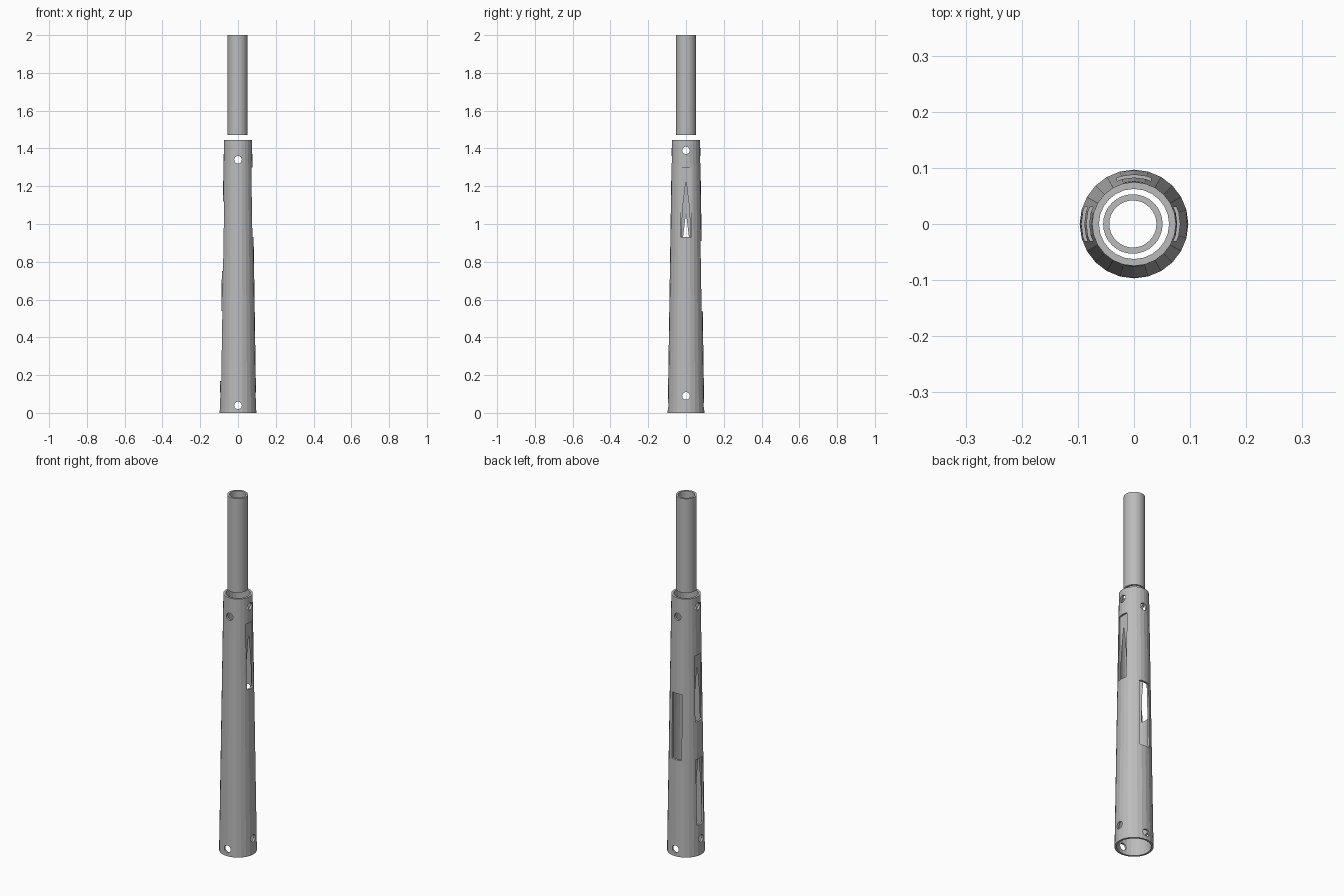
import bpy, bmesh, math
from mathutils import Matrix, Vector

if "Cube" in bpy.data.objects:
    bpy.data.objects.remove(bpy.data.objects["Cube"], do_unlink=True)

grey = bpy.data.materials.new("plain_grey")
grey.use_nodes = True
colour = (0.5, 0.5, 0.5, 1)
grey.diffuse_color = colour
grey.node_tree.nodes["Principled BSDF"].inputs["Base Color"].default_value = colour


def add_object(name, bm):
    bmesh.ops.recalc_face_normals(bm, faces=bm.faces)
    mesh = bpy.data.meshes.new(name)
    bm.to_mesh(mesh)
    bm.free()
    mesh.materials.append(grey)
    obj = bpy.data.objects.new(name, mesh)
    bpy.context.collection.objects.link(obj)
    return obj


def hollow_tube(name, profile, sides, x=0.0):
    """Sweep a closed (radius, height) profile around the vertical axis."""
    bm = bmesh.new()
    rings = []
    for i in range(sides):
        a = math.tau * i / sides
        rings.append([bm.verts.new((x + r * math.cos(a), r * math.sin(a), z))
                      for r, z in profile])
    n = len(profile)
    for i, ring in enumerate(rings):
        nxt = rings[(i + 1) % sides]
        for j in range(n):
            k = (j + 1) % n
            bm.faces.new((ring[j], nxt[j], nxt[k], ring[k]))
    return add_object(name, bm)


# Tapered lower body with a tapered bore
TOP = 1.445
body = hollow_tube("tapered_body", [(0.0968, 0), (0.0748, TOP), (0.0625, TOP), (0.086, 0)], 24)

# Cutter: cross-drilled pin holes at both ends
cut = bmesh.new()
for z, axis in ((1.34, 'X'), (0.04, 'X'), (1.39, 'Y'), (0.09, 'Y')):
    turn = Matrix.Rotation(math.pi / 2, 4, axis)
    bmesh.ops.create_cone(cut, cap_ends=True, segments=24, radius1=0.02, radius2=0.02,
                          depth=0.3, matrix=Matrix.Translation((0, 0, z)) @ turn)

# Cutter: staggered flat-floored slots (middle height, direction, floor distance)
SLOT_LENGTH, SLOT_WIDTH, REACH = 0.37, 0.06, 0.13
for z, angle, floor in ((1.115, 0, 0.0660), (0.935, 180, 0.0688),
                        (0.725, 90, 0.0640), (0.355, 180, 0.0770)):
    turn = Matrix.Rotation(math.radians(angle), 4, 'Z')
    place = Matrix.Translation(((floor + REACH) / 2, 0, z))
    size = Matrix.Diagonal((REACH - floor, SLOT_WIDTH, SLOT_LENGTH, 1))
    bmesh.ops.create_cube(cut, size=1, matrix=turn @ place @ size)
cutter = add_object("slot_and_hole_cutter", cut)
cutter.hide_render = True

# Apply the cuts, then drop the cutter
mod = body.modifiers.new("cuts", 'BOOLEAN')
mod.object = cutter
mod.operation = 'DIFFERENCE'
mod.solver = 'EXACT'
bpy.context.view_layer.objects.active = body
bpy.ops.object.modifier_apply(modifier=mod.name)
bpy.data.objects.remove(cutter, do_unlink=True)

# Separate straight upper tube
tube = hollow_tube("upper_tube", [(0.053, 1.47), (0.053, 2), (0.042, 2), (0.042, 1.47)], 32, -0.002)

# Smooth round walls, sharp rims
for obj in (body, tube):
    bpy.ops.object.select_all(action='DESELECT')
    obj.select_set(True)
    bpy.context.view_layer.objects.active = obj
    bpy.ops.object.shade_smooth_by_angle(angle=math.radians(14 if obj is body else 30))
